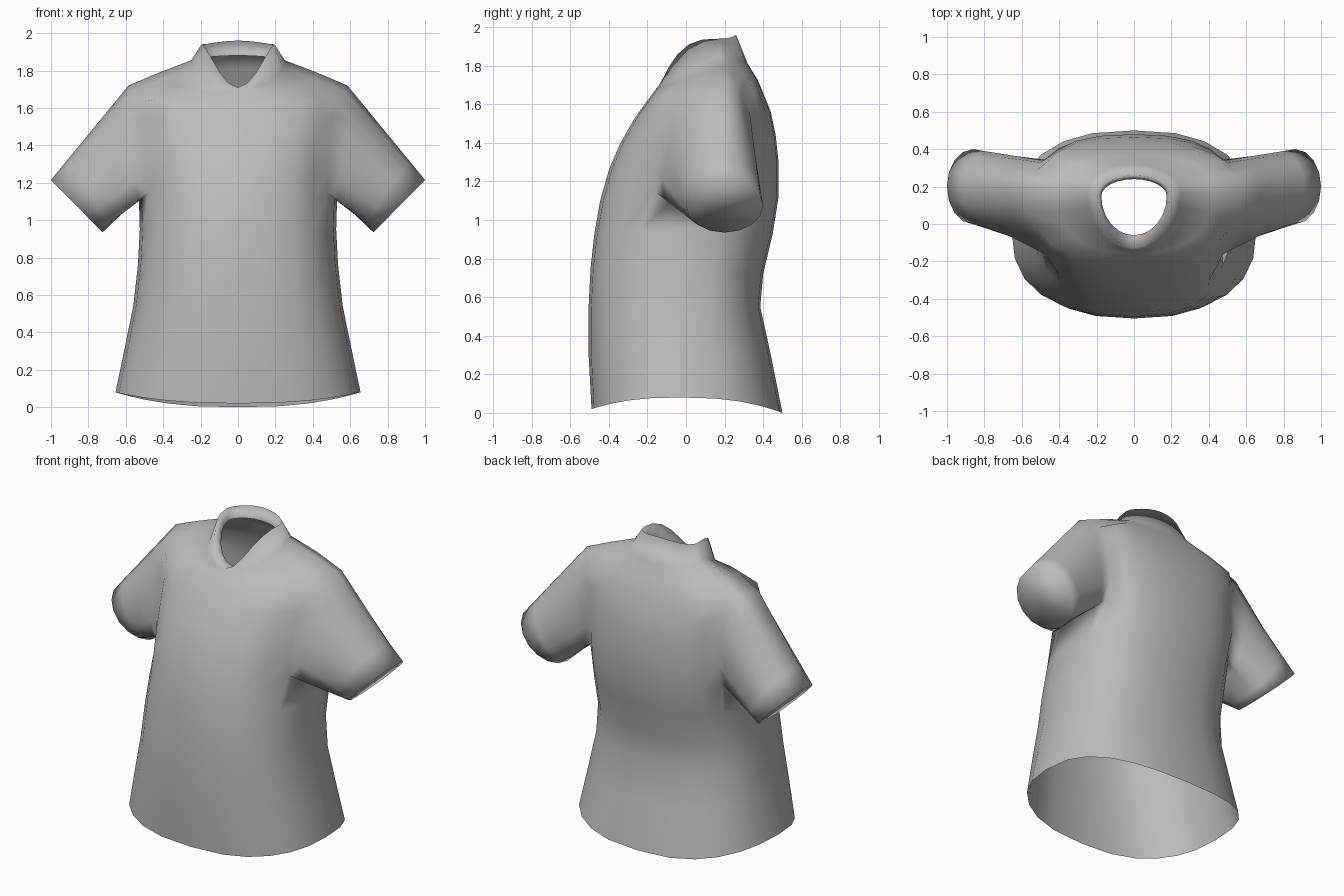
import bpy, bmesh
from math import sin, cos, pi, copysign
from mathutils import Vector

if "Cube" in bpy.data.objects:
    bpy.data.objects.remove(bpy.data.objects["Cube"], do_unlink=True)

# Cloth material
cloth = bpy.data.materials.new("grey cloth")
cloth.use_nodes = True
grey = (0.5, 0.5, 0.5, 1)
cloth.diffuse_color = grey
cloth.node_tree.nodes["Principled BSDF"].inputs["Base Color"].default_value = grey

COLUMNS = 24
# Each ring: half width, side y, side z, front y, front z, back y, back z, height falloff
RINGS = [
    (.655, -.03, .08, -.49, .02, .50, .0, 2.5),      # hem
    (.605, -.02, .32, -.505, .3, .44, .3, 1),
    (.56, -.01, .54, -.505, .55, .385, .55, 1),      # waist
    (.535, 0, .76, -.495, .75, .40, .72, 1),
    (.525, .06, .95, -.475, .93, .45, .93, 1),
    (.53, .14, 1.12, -.445, 1.1, .48, 1.12, 1),      # underarm
    (.535, .16, 1.27, -.40, 1.26, .48, 1.3, 1),
    (.545, .17, 1.42, -.34, 1.4, .465, 1.44, 1),
    (.56, .18, 1.58, -.265, 1.53, .44, 1.56, 1),
    (.585, .19, 1.72, -.2, 1.62, .40, 1.66, 1),      # shoulder tip
    (.42, .18, 1.79, -.155, 1.68, .37, 1.73, 1),
    (.25, .17, 1.855, -.14, 1.70, .32, 1.81, 1),     # neck base
    (.195, .16, 1.94, -.13, 1.71, .26, 1.96, 3),     # collar rim
    (.175, .15, 1.87, -.06, 1.70, .24, 1.88, 2),     # inner facing
]
UNDERARM, SHOULDER = 5, 9
ARM_FRONT, ARM_BACK = 4, 8


def rounded(value, power):
    return copysign(abs(value) ** power, value)


def ring_points(ring):
    """Points of one squarish ring, from the front round through the left."""
    width, side_y, side_z, front_y, front_z, back_y, back_z, falloff = ring
    power = 0.8 if width > 0.3 else 1
    points = []
    for j in range(COLUMNS):
        angle = 2 * pi * j / COLUMNS
        end_y, end_z = (front_y, front_z) if cos(angle) > 0 else (back_y, back_z)
        weight = abs(cos(angle)) ** power
        points.append(Vector((
            width * rounded(sin(angle), power),
            side_y + (end_y - side_y) * weight,
            side_z + (end_z - side_z) * weight ** falloff)))
    return points


def in_armhole(row, column):
    mirrored = COLUMNS - 1 - column
    return (UNDERARM <= row < SHOULDER
            and ARM_FRONT <= min(column, mirrored) < ARM_BACK)


def bridge(bm, lower, upper):
    count = len(lower)
    for k in range(count):
        n = (k + 1) % count
        bm.faces.new((lower[k], lower[n], upper[n], upper[k]))


def add_sleeve(bm, grid, side):
    """Run a tube from the armhole edge to a round closed cuff."""
    path = [(SHOULDER, j) for j in range(ARM_FRONT, ARM_BACK)]
    path += [(i, ARM_BACK) for i in range(SHOULDER, UNDERARM, -1)]
    path += [(UNDERARM, j) for j in range(ARM_BACK, ARM_FRONT, -1)]
    path += [(i, ARM_FRONT) for i in range(UNDERARM, SHOULDER)]
    loop = [grid[i][side * j % COLUMNS] for i, j in path]
    middle = sum((v.co for v in loop), Vector()) / len(loop)

    # Round off the armhole corners
    for corner in loop[::4]:
        corner.co = corner.co.lerp(middle, 0.12)

    cuff = []
    for k in range(len(loop)):
        angle = 2 * pi * (k - 2) / len(loop)
        cuff.append(Vector((side * (0.862 + 0.138 * cos(angle)),
                            0.2 + 0.2 * sin(angle),
                            1.075 + 0.14 * cos(angle))))
    start = [v.co.copy() for v in loop]
    previous = loop
    for t in (0.2, 0.5, 0.8, 1):
        current = [bm.verts.new(a.lerp(b, t)) for a, b in zip(start, cuff)]
        bridge(bm, previous, current)
        previous = current
    bm.faces.new(previous)


bm = bmesh.new()

# Torso and collar
grid = [[bm.verts.new(p) for p in ring_points(r)] for r in RINGS]
for i in range(len(grid) - 1):
    for j in range(COLUMNS):
        if not in_armhole(i, j):
            n = (j + 1) % COLUMNS
            bm.faces.new((grid[i][j], grid[i][n], grid[i + 1][n], grid[i + 1][j]))

# Sleeves
for side in (1, -1):
    add_sleeve(bm, grid, side)

loose = [v for v in bm.verts if not v.link_faces]
bmesh.ops.delete(bm, geom=loose, context='VERTS')
bmesh.ops.recalc_face_normals(bm, faces=bm.faces)
for face in bm.faces:
    face.smooth = True

mesh = bpy.data.meshes.new("shirt")
bm.to_mesh(mesh)
bm.free()
mesh.materials.append(cloth)
shirt = bpy.data.objects.new("shirt", mesh)
bpy.context.collection.objects.link(shirt)
